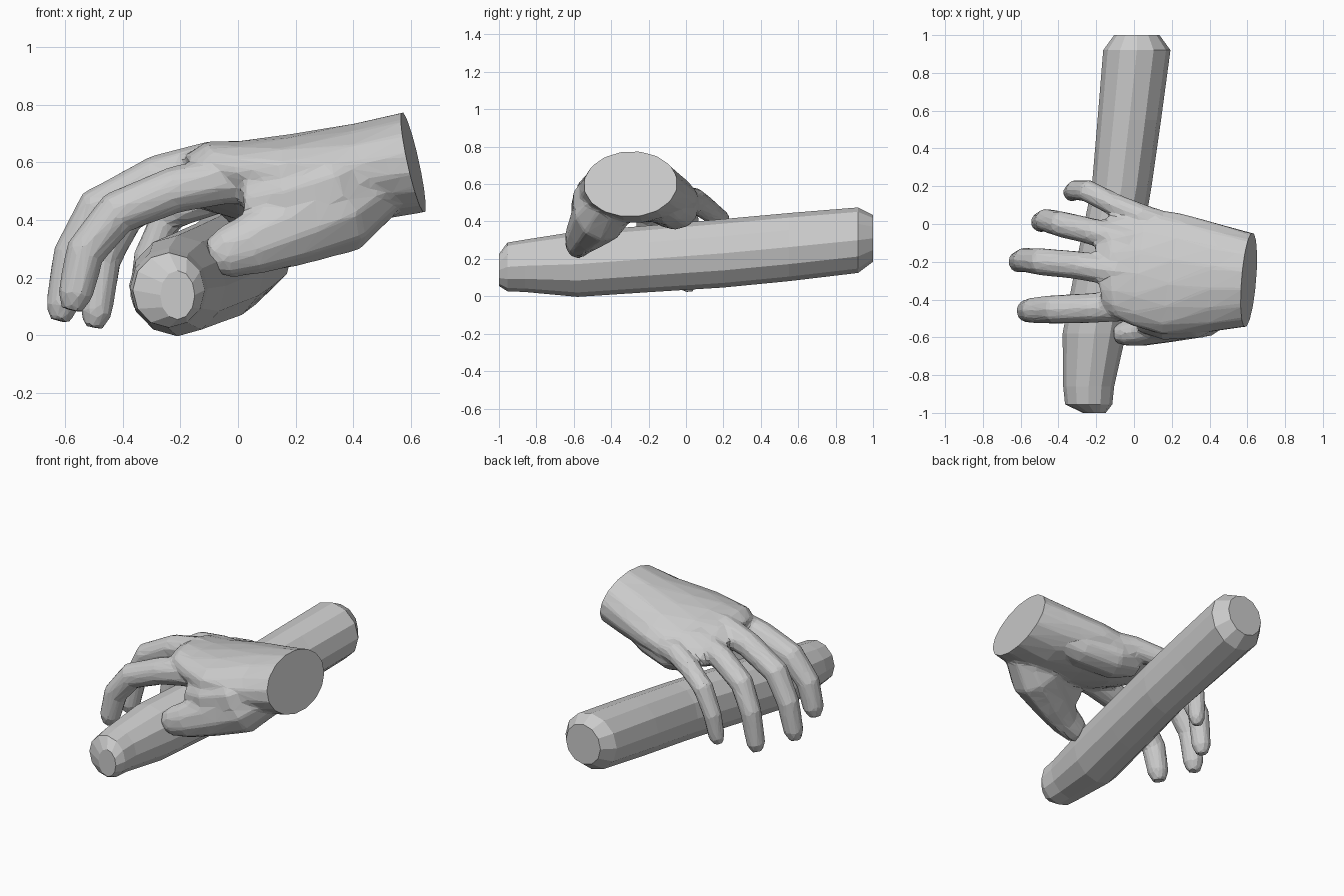
import bpy, bmesh, math
from mathutils import Vector

if "Cube" in bpy.data.objects:
    bpy.data.objects.remove(bpy.data.objects["Cube"])


def loft(name, rings, sides=8, axis=None, ref=(0, 1, 0), phase=0.5):
    """Flat-sided tube. Each ring: (x, y, z, half width, half height, roll degrees)."""
    bm = bmesh.new()
    centres = [Vector(r[:3]) for r in rings]
    loops = []
    for i, r in enumerate(rings):
        a, b = centres[max(i - 1, 0)], centres[min(i + 1, len(rings) - 1)]
        t = Vector(axis) if axis else (b - a).normalized()
        side = Vector(ref)
        side = (side - t * side.dot(t)).normalized()
        up = side.cross(t)
        roll = math.radians(r[5])
        s2 = side * math.cos(roll) + up * math.sin(roll)
        u2 = up * math.cos(roll) - side * math.sin(roll)
        loop = []
        for k in range(sides):
            ang = 2 * math.pi * (k + phase) / sides
            loop.append(bm.verts.new(centres[i] + s2 * r[3] * math.cos(ang) + u2 * r[4] * math.sin(ang)))
        loops.append(loop)
    for p, q in zip(loops, loops[1:]):
        for k in range(sides):
            n = (k + 1) % sides
            bm.faces.new((p[k], p[n], q[n], q[k]))
    bm.faces.new(loops[0])
    bm.faces.new(loops[-1])
    bmesh.ops.recalc_face_normals(bm, faces=bm.faces)
    me = bpy.data.meshes.new(name)
    bm.to_mesh(me)
    bm.free()
    ob = bpy.data.objects.new(name, me)
    bpy.context.collection.objects.link(ob)
    return ob


def finger(name, pts, r):
    """Finger with thick knuckles, tapering to a blunt rounded tip."""
    pts = [Vector(p) for p in pts]
    scale = [1.15, 1.2, 1.1, 1.06, 0.95, 0.84]
    rings = [(*p, r * s, r * s, 0) for p, s in zip(pts, scale)]
    d = (pts[-1] - pts[-2]).normalized()
    tip = pts[-1] + d * r * 0.75
    rings.append((*tip, r * 0.5, r * 0.5, 0))
    return loft(name, rings, 10)


# Rod under the hand, with chamfered ends
loft("rod", [
    (-.21, -1.0, .14, .06, .085, 0),
    (-.24, -.955, .157, .125, .13, 0),
    (-.24, -.86, .163, .135, .14, 0),
    (-.21, -.58, .172, .168, .175, 0),
    (-.14, -.2, .20, .165, .178, 0),
    (-.065, .2, .23, .158, .183, 0),
    (-.025, .55, .263, .168, .182, 0),
    (.015, .92, .30, .178, .175, 0),
    (.015, 1.0, .31, .12, .125, 0),
], sides=12, axis=(0, 1, 0), ref=(1, 0, 0), phase=0)

# Wrist and palm (wrist runs long, trimmed flat later)
hand = loft("hand", [
    (.72, -.298, .635, .245, .178, 0),
    (.608, -.295, .60, .252, .18, 0),
    (.43, -.285, .565, .29, .175, 0),
    (.2, -.265, .548, .33, .15, -4),
    (.02, -.225, .535, .32, .132, -10),
    (-.12, -.225, .555, .275, .105, -12),
    (-.18, -.235, .54, .22, .075, -10),
], sides=16)

parts = [
    # Thumb resting on the rod
    loft("thumb", [
        (.50, -.38, .55, .13, .13, 0),
        (.34, -.455, .445, .155, .17, 0),
        (.16, -.525, .365, .11, .135, 0),
        (.03, -.57, .31, .08, .105, 0),
        (-.05, -.58, .285, .068, .088, 0),
        (-.10, -.585, .275, .045, .058, 0),
    ], sides=10),
    # Fleshy web between thumb and palm
    loft("thumb_web", [
        (.50, -.36, .57, .15, .13, 0),
        (.30, -.45, .50, .17, .15, 0),
        (.14, -.50, .46, .12, .13, 0),
        (.02, -.50, .45, .07, .08, 0),
    ], sides=10),
    # Pad on the little-finger side of the palm
    loft("palm_pad", [
        (.50, -.17, .55, .10, .10, 0),
        (.30, -.11, .48, .12, .10, 0),
        (.10, -.06, .455, .13, .10, 0),
        (-.03, -.03, .47, .09, .08, 0),
    ], sides=10),
]

# Four curled fingers
for nm, r, pts in [
    ("index_finger", .074, [(.15, -.42, .55), (-.06, -.43, .54), (-.22, -.445, .505), (-.42, -.452, .425), (-.53, -.457, .29), (-.565, -.46, .14)]),
    ("middle_finger", .070, [(.12, -.27, .59), (-.10, -.25, .59), (-.28, -.22, .55), (-.49, -.20, .44), (-.577, -.19, .28), (-.61, -.20, .10)]),
    ("ring_finger", .066, [(.15, -.12, .55), (-.04, -.09, .555), (-.22, -.04, .52), (-.39, .0, .42), (-.465, .02, .27), (-.493, .01, .075)]),
    ("little_finger", .057, [(.22, -.02, .52), (.04, .04, .515), (-.10, .10, .475), (-.245, .175, .415), (-.31, .18, .27), (-.33, .165, .13)]),
]:
    parts.append(finger(nm, pts, r))

# Merge into one hand, soften the joints, then reduce to low-poly facets
bm = bmesh.new()
for p in [hand] + parts:
    bm.from_mesh(p.data)
bm.to_mesh(hand.data)
bm.free()
for p in parts:
    bpy.data.objects.remove(p)
m = hand.modifiers.new("blend", 'REMESH')
m.mode = 'VOXEL'
m.voxel_size = 0.012
m = hand.modifiers.new("soften", 'SMOOTH')
m.factor = 0.5
m.iterations = 8
m = hand.modifiers.new("facet", 'DECIMATE')
m.ratio = 0.05
bpy.context.view_layer.update()
dg = bpy.context.evaluated_depsgraph_get()
hand.data = bpy.data.meshes.new_from_object(hand.evaluated_get(dg))
hand.modifiers.clear()

# Flat cut at the wrist
bm = bmesh.new()
bm.from_mesh(hand.data)
cut = bmesh.ops.bisect_plane(bm, geom=bm.verts[:] + bm.edges[:] + bm.faces[:],
                             plane_co=(.608, -.295, .60), plane_no=(.97, -.08, .215), clear_outer=True)
rim = [g for g in cut["geom_cut"] if isinstance(g, bmesh.types.BMEdge)]
bmesh.ops.contextual_create(bm, geom=rim)
bmesh.ops.recalc_face_normals(bm, faces=bm.faces)
for f in bm.faces:
    f.smooth = False
bm.to_mesh(hand.data)
bm.free()
